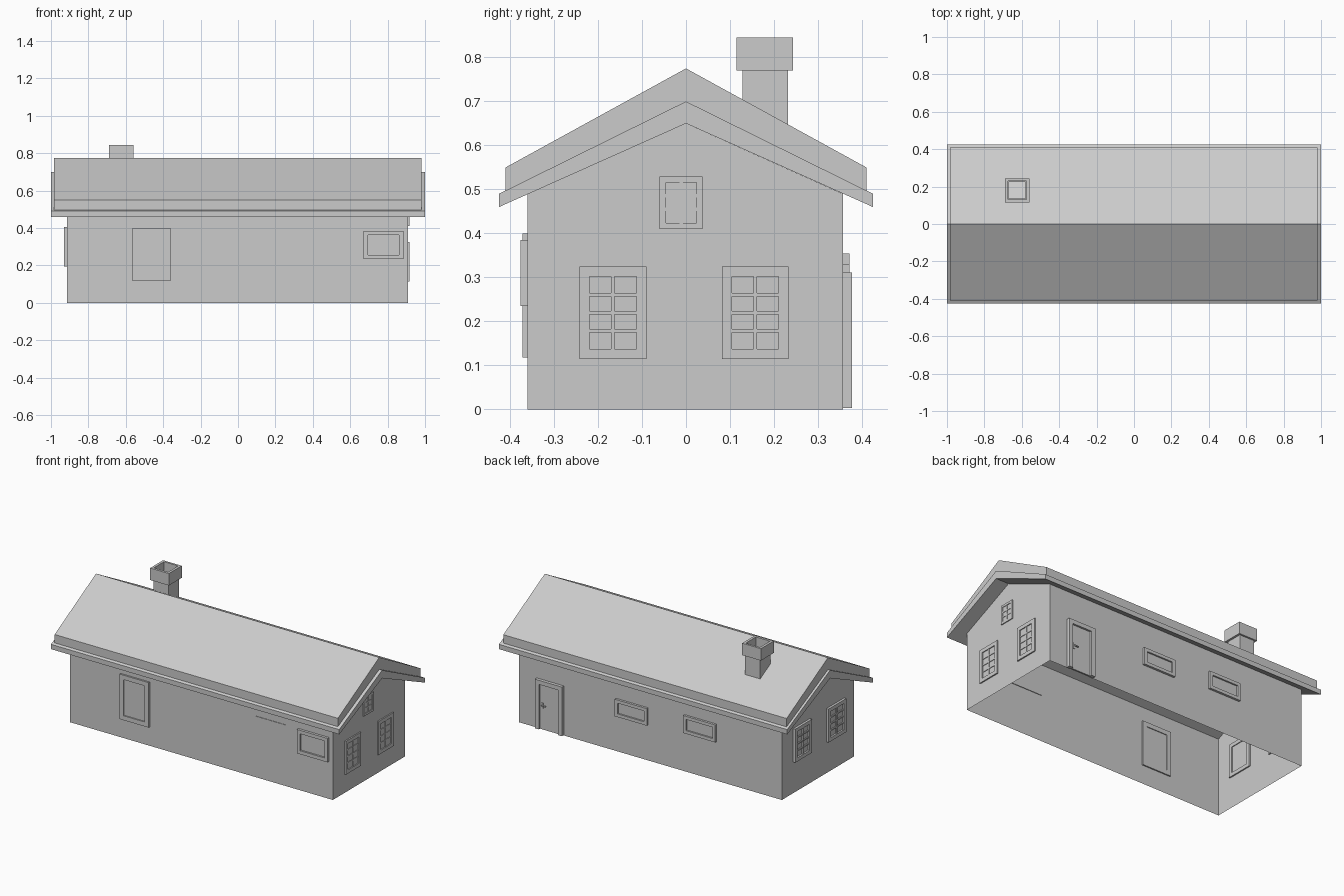
import bpy, bmesh
from mathutils import Vector

if "Cube" in bpy.data.objects:
    bpy.data.objects.remove(bpy.data.objects["Cube"])

X0, X1, Y0, Y1 = -0.915, 0.91, -0.36, 0.357

# Each wall maps (u along the wall, v up, d outward) to world space
WALLS = {
    "front": lambda u, v, d: Vector((u, Y0 - d, v)),
    "back": lambda u, v, d: Vector((u, Y1 + d, v)),
    "right": lambda u, v, d: Vector((X1 + d, u, v)),
    "left": lambda u, v, d: Vector((X0 - d, u, v)),
}


def finish(name, bm):
    bmesh.ops.recalc_face_normals(bm, faces=bm.faces)
    me = bpy.data.meshes.new(name)
    bm.to_mesh(me)
    bm.free()
    ob = bpy.data.objects.new(name, me)
    bpy.context.collection.objects.link(ob)
    return ob


def prism(name, profile, x0, x1):
    """Extrude a closed (y, z) profile along x."""
    bm = bmesh.new()
    f = bm.faces.new([bm.verts.new((x0, y, z)) for y, z in profile])
    ext = bmesh.ops.extrude_face_region(bm, geom=[f], use_keep_orig=True)
    moved = [g for g in ext["geom"] if isinstance(g, bmesh.types.BMVert)]
    bmesh.ops.translate(bm, verts=moved, vec=(x1 - x0, 0, 0))
    return finish(name, bm)


def add_box(bm, place, u0, u1, v0, v1, d0, d1):
    c = bmesh.ops.create_cube(bm, size=1)["verts"]
    for v in c:
        p = v.co + Vector((0.5, 0.5, 0.5))
        v.co = place(u0 + p.x * (u1 - u0), v0 + p.y * (v1 - v0), d0 + p.z * (d1 - d0))


def box(name, place, *dims):
    bm = bmesh.new()
    add_box(bm, place, *dims)
    return finish(name, bm)


def ring(name, place, outer, inner, d0, d1):
    """Rectangular ring between two (u0, u1, v0, v1) rectangles."""
    bm = bmesh.new()
    loops = []
    for (a, b, c, e), d in ((outer, d0), (outer, d1), (inner, d1), (inner, d0)):
        loops.append([bm.verts.new(place(u, v, d)) for u, v in ((a, c), (b, c), (b, e), (a, e))])
    for i in range(4):
        p, q = loops[i], loops[(i + 1) % 4]
        for k in range(4):
            m = (k + 1) % 4
            bm.faces.new((p[k], p[m], q[m], q[k]))
    return finish(name, bm)


def window(name, wall, u0, u1, v0, v1, out, border, cols=1, rows=1):
    place = WALLS[wall]
    a, b, c, e = u0 + border, u1 - border, v0 + border, v1 - border
    ring(name + "_frame", place, (u0, u1, v0, v1), (a, b, c, e), -0.008, out)
    box(name + "_pane", place, a, b, c, e, -0.003, out * 0.3)
    if cols * rows > 1:
        bm = bmesh.new()
        w = 0.004
        for i in range(1, cols):
            u = a + (b - a) * i / cols
            add_box(bm, place, u - w, u + w, c, e, 0, out * 0.8)
        for i in range(1, rows):
            v = c + (e - c) * i / rows
            add_box(bm, place, a, b, v - w, v + w, 0, out * 0.75)
        finish(name + "_bars", bm)


# Walls: gabled shell, open underneath and under the roof
bm = bmesh.new()
ends = []
for x in (X0, X1):
    ends.append([bm.verts.new((x, y, z)) for y, z in
                 ((Y0, 0), (Y1, 0), (Y1, 0.49), (0, 0.65), (Y0, 0.49))])
    bm.faces.new(ends[-1])
for i, j in ((4, 0), (1, 2)):
    bm.faces.new((ends[0][i], ends[0][j], ends[1][j], ends[1][i]))
finish("walls", bm)

# Roof: two stacked gabled slabs
prism("roof_lower", [(-0.425, 0.46), (-0.425, 0.49), (0, 0.70),
                     (0.425, 0.49), (0.425, 0.46), (0, 0.65)], -1, 1)
prism("roof_upper", [(-0.41, 0.495), (-0.41, 0.55), (0, 0.775),
                     (0.41, 0.55), (0.41, 0.495), (0, 0.697)], -0.985, 0.98)

# Chimney: hollow shaft and wider cap
flat = lambda u, v, d: Vector((u, v, d))
hole = (-0.674, -0.576, 0.13, 0.23)
ring("chimney_shaft", flat, (-0.677, -0.573, 0.128, 0.232), (-0.67, -0.58, 0.135, 0.225), 0.62, 0.772)
ring("chimney_cap", flat, (-0.69, -0.56, 0.115, 0.243), hole, 0.77, 0.845)

# Front windows and vent panel
window("front_tall_window", "front", -0.563, -0.36, 0.118, 0.40, 0.011, 0.028)
window("front_small_window", "front", 0.672, 0.884, 0.235, 0.385, 0.016, 0.022)
box("front_panel", WALLS["front"], 0.37, 0.583, 0.292, 0.384, -0.004, 0.003)

# End wall windows
window("right_window_a", "right", -0.242, -0.09, 0.115, 0.325, 0.008, 0.023, 2, 4)
window("right_window_b", "right", 0.082, 0.233, 0.115, 0.325, 0.008, 0.023, 2, 4)
window("right_gable_window", "right", -0.06, 0.038, 0.41, 0.53, 0.006, 0.014, 2, 3)
window("left_window_a", "left", 0.08, 0.245, 0.195, 0.405, 0.015, 0.023, 2, 4)
window("left_window_b", "left", -0.26, -0.085, 0.195, 0.405, 0.015, 0.023, 2, 4)

# Back windows
window("back_window_a", "back", 0.012, 0.235, 0.223, 0.33, 0.014, 0.02)
window("back_window_b", "back", -0.462, -0.24, 0.245, 0.355, 0.014, 0.02)

# Door: jambs, lintel, leaf and handle
back = WALLS["back"]
bm = bmesh.new()
for u0, u1 in ((0.597, 0.625), (0.757, 0.785)):
    add_box(bm, back, u0, u1, 0.003, 0.285, -0.006, 0.02)
add_box(bm, back, 0.597, 0.785, 0.285, 0.311, -0.006, 0.02)
finish("door_frame", bm)
box("door_leaf", back, 0.625, 0.757, 0.003, 0.285, -0.004, 0.008)
box("door_handle_plate", back, 0.734, 0.748, 0.135, 0.17, 0.008, 0.011)
box("door_handle", back, 0.715, 0.744, 0.15, 0.157, 0.011, 0.018)
